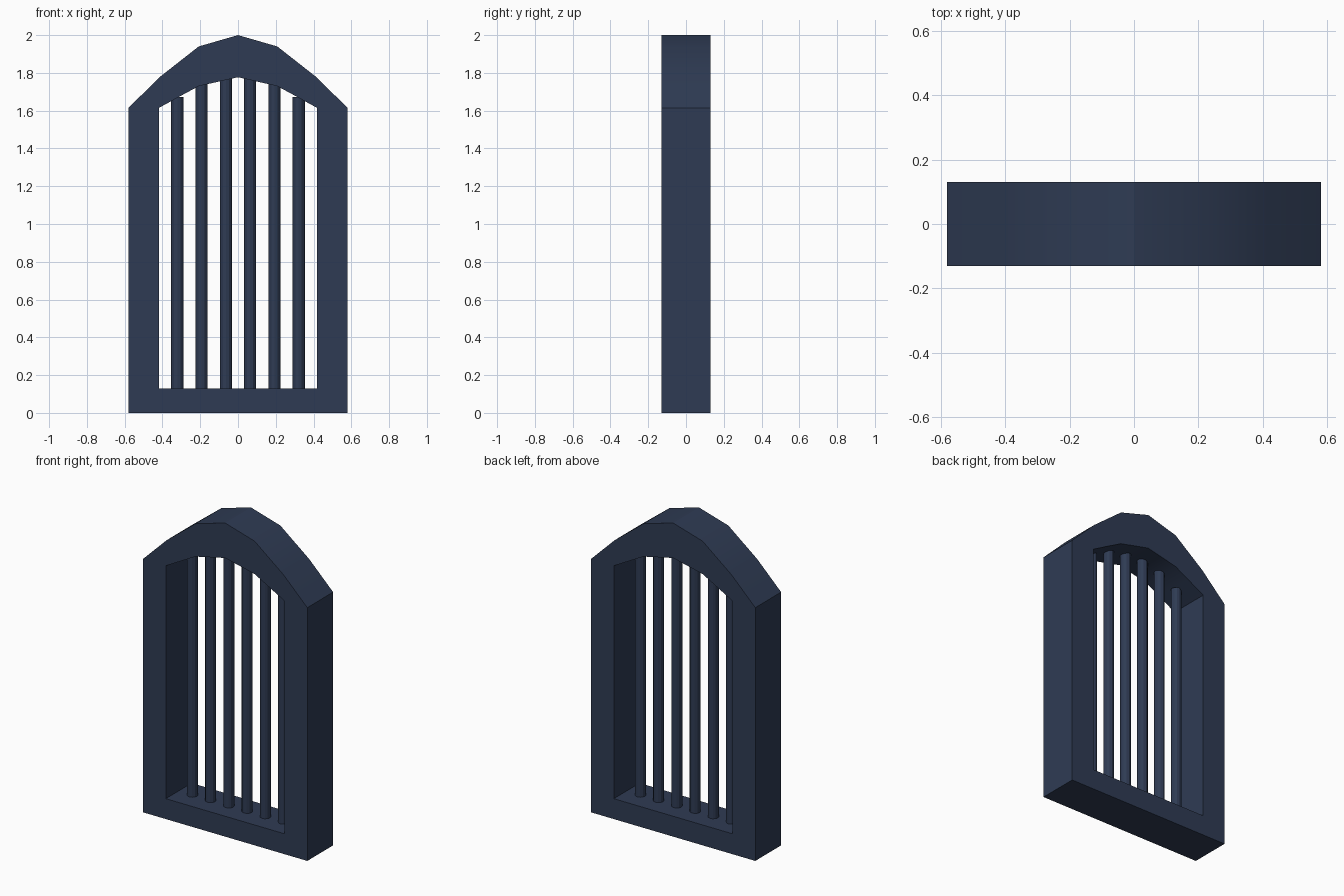
import bpy, bmesh

if "Cube" in bpy.data.objects:
    bpy.data.objects.remove(bpy.data.objects["Cube"])

mat = bpy.data.materials.new("dark slate blue")
mat.diffuse_color = (0.028, 0.044, 0.088, 1)
mat.use_nodes = True
mat.node_tree.nodes["Principled BSDF"].inputs["Base Color"].default_value = mat.diffuse_color

DEPTH = 0.13          # half thickness of the frame
BAR_RADIUS = 0.032


def mirrored(half):
    """Left half of an arch profile (ending at the apex) completed on the right."""
    return half + [(-x, z) for x, z in reversed(half[:-1])]


def finish(obj):
    obj.data.materials.append(mat)
    bpy.ops.object.select_all(action='DESELECT')
    obj.select_set(True)
    bpy.context.view_layer.objects.active = obj
    bpy.ops.object.shade_smooth_by_angle(angle=0.52)


# Arched frame: outer and inner outlines bridged into a solid ring
outer = mirrored([(-0.58, 0), (-0.58, 1.615), (-0.412, 1.78), (-0.208, 1.94), (0, 2)])
inner = mirrored([(-0.418, 0.13), (-0.418, 1.615), (-0.30, 1.68), (-0.208, 1.73), (0, 1.777)])
bm = bmesh.new()
rings = [[bm.verts.new((x, y, z)) for x, z in outline]
         for outline, y in ((outer, -DEPTH), (outer, DEPTH), (inner, DEPTH), (inner, -DEPTH))]
n = len(outer)
for r in range(4):
    a, b = rings[r], rings[(r + 1) % 4]
    for i in range(n):
        j = (i + 1) % n
        bm.faces.new((a[i], a[j], b[j], b[i]))
bmesh.ops.recalc_face_normals(bm, faces=bm.faces)
mesh = bpy.data.meshes.new("arched_frame")
bm.to_mesh(mesh)
bm.free()
frame = bpy.data.objects.new("arched_frame", mesh)
bpy.context.collection.objects.link(frame)
finish(frame)

# Round upright bars, sunk slightly into the frame at both ends
for i in range(6):
    x = -0.3215 + i * 0.1286
    bottom = 0.11
    top = 1.80 - 0.4 * abs(x) + (0.02 if abs(x) < 0.25 else -0.0)
    bpy.ops.mesh.primitive_cylinder_add(vertices=12, radius=BAR_RADIUS, depth=top - bottom,
                                        location=(x, 0, (top + bottom) / 2))
    bar = bpy.context.object
    bar.name = f"bar_{i + 1}"
    finish(bar)
